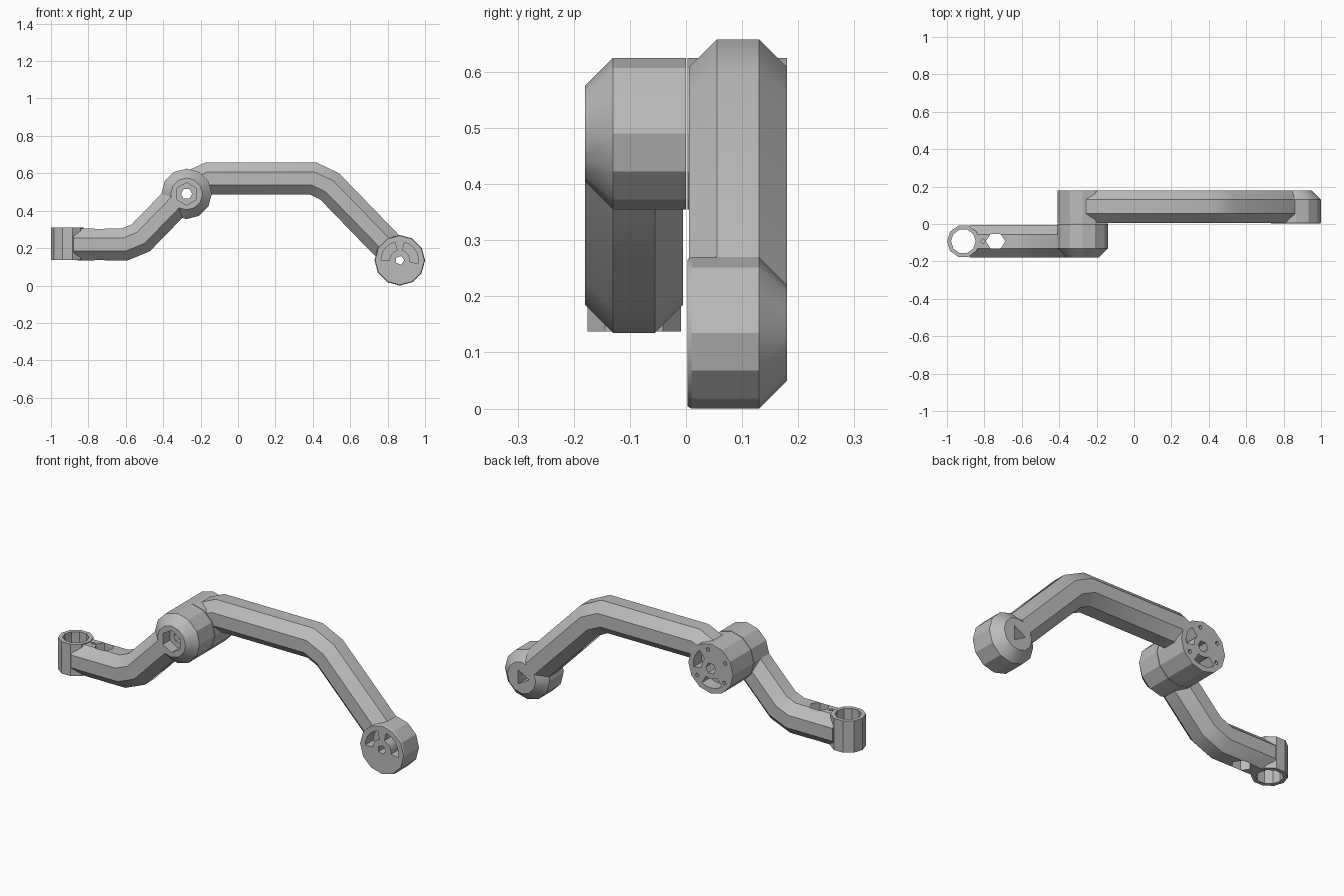
import bpy, bmesh
from math import sin, cos, pi, radians
from mathutils import Vector

cube = bpy.data.objects.get("Cube")
if cube:
    bpy.data.objects.remove(cube, do_unlink=True)

grey = bpy.data.materials.new("light grey plastic")
grey.use_nodes = True
grey.diffuse_color = (0.5, 0.5, 0.5, 1)
grey.node_tree.nodes["Principled BSDF"].inputs["Base Color"].default_value = (0.5, 0.5, 0.5, 1)


def loft(name, rings):
    """Closed solid through rings that have equal point counts."""
    bm = bmesh.new()
    loops = [[bm.verts.new(p) for p in ring] for ring in rings]
    n = len(loops[0])
    for a, b in zip(loops, loops[1:]):
        for i in range(n):
            j = (i + 1) % n
            bm.faces.new((a[i], a[j], b[j], b[i]))
    bm.faces.new(loops[0])
    bm.faces.new(loops[-1][::-1])
    bmesh.ops.recalc_face_normals(bm, faces=bm.faces)
    mesh = bpy.data.meshes.new(name)
    bm.to_mesh(mesh)
    bm.free()
    mesh.materials.append(grey)
    obj = bpy.data.objects.new(name, mesh)
    bpy.context.collection.objects.link(obj)
    return obj


def disc_y(name, x, z, sides, stations, turn=0):
    """Turned solid along y; stations are (y, radius)."""
    angles = [turn + 2 * pi * i / sides for i in range(sides)]
    return loft(name, [[(x + r * cos(a), y, z + r * sin(a)) for a in angles] for y, r in stations])


def disc_z(name, x, y, sides, z0, z1, rx, ry=None):
    """Upright prism, elliptical if ry is given."""
    ry = ry or rx
    angles = [2 * pi * i / sides for i in range(sides)]
    return loft(name, [[(x + rx * cos(a), y + ry * sin(a), z) for a in angles] for z in (z0, z1)])


def arc_slot(x, z, r0, r1, start, end, y0, y1):
    """Curved slot cutter facing along y."""
    angles = [radians(start + (end - start) * i / 5) for i in range(6)]
    outline = [(r1, a) for a in angles] + [(r0, a) for a in reversed(angles)]
    return loft("slot_cutter", [[(x + r * cos(a), y, z + r * sin(a)) for r, a in outline] for y in (y0, y1)])


def arm(name, path, y_mid):
    """Chamfered eight-sided bar swept along an xz path with mitred bends."""
    w, h, cw, ch = 0.0875, 0.085, 0.0375, 0.035
    section = [(-w, -ch), (-cw, -h), (cw, -h), (w, -ch), (w, ch), (cw, h), (-cw, h), (-w, ch)]
    pts = [Vector(p) for p in path]
    dirs = [(b - a).normalized() for a, b in zip(pts, pts[1:])]
    rings = []
    for i, p in enumerate(pts):
        d0, d1 = dirs[max(i - 1, 0)], dirs[min(i, len(dirs) - 1)]
        t = (d0 + d1).normalized()
        up = Vector((-t.y, t.x)) / t.dot(d0)
        rings.append([(p.x + up.x * v, y_mid + u, p.y + up.y * v) for u, v in section])
    return loft(name, rings)


def cut(parts, cutters):
    for c in cutters:
        c.hide_render = True
        for part in parts:
            mod = part.modifiers.new("cut", 'BOOLEAN')
            mod.operation, mod.solver, mod.object = 'DIFFERENCE', 'EXACT', c
            bpy.context.view_layer.objects.active = part
            bpy.ops.object.modifier_apply(modifier=mod.name)
    for c in cutters:
        bpy.data.objects.remove(c, do_unlink=True)


JX, JZ = -0.275, 0.49      # elbow joint axis
EX, EZ = 0.865, 0.135      # free joint axis
RX, RY = -0.9125, -0.0925  # socket axis

# Long rear arm with its two hubs
rear_arm = arm("rear_arm", [(-0.25, 0.53), (-0.155, 0.573), (0.40, 0.573), (0.49, 0.53), (0.815, 0.195)], 0.0925)
rear_elbow_hub = disc_y("rear_elbow_hub", JX, JZ, 12, [(0.003, 0.135), (0.18, 0.135)])
end_hub = disc_y("end_hub", EX, EZ, 12, [(0.003, 0.131), (0.01, 0.135), (0.13, 0.135), (0.18, 0.085)])

# Short front arm with elbow hub and upright socket
front_arm = arm("front_arm", [(-0.88, 0.22), (-0.605, 0.22), (-0.52, 0.255), (-0.33, 0.45)], -0.0925)
front_elbow_hub = disc_y("front_elbow_hub", JX, JZ, 12, [(-0.18, 0.085), (-0.13, 0.135), (0.0, 0.135)])
socket = disc_z("socket_ring", RX, RY, 10, 0.137, 0.31, 0.0875)

# Elbow: nut recess in front and bolt hole right through
cut([front_elbow_hub, front_arm], [
    disc_y("nut_cutter", JX, JZ, 6, [(-0.2, 0.06), (-0.12, 0.06)], pi / 6)])
cut([front_elbow_hub, front_arm, rear_elbow_hub, rear_arm], [
    disc_y("bolt_cutter", JX, JZ, 6, [(-0.25, 0.03), (0.25, 0.03)])])

# Rear elbow face: curved slots and screw holes
cut([rear_elbow_hub, rear_arm], [
    arc_slot(JX, JZ, 0.055, 0.105, -10, 50, 0.11, 0.2),
    arc_slot(JX, JZ, 0.055, 0.105, -130, -60, 0.11, 0.2)] + [
    disc_y("screw_cutter", JX + 0.1 * cos(radians(a)), JZ + 0.1 * sin(radians(a)), 6,
           [(0.14, 0.011), (0.2, 0.011)]) for a in (-35, 80, 150, 215)])

# End hub: horn slot in front, pin hole, triangular hole behind
cut([end_hub, rear_arm], [
    arc_slot(EX, EZ, 0.055, 0.1, -10, 75, -0.02, 0.07),
    arc_slot(EX, EZ, 0.055, 0.1, 105, 180, -0.02, 0.07),
    disc_y("pin_cutter", EX, EZ, 5, [(-0.02, 0.024), (0.15, 0.024)]),
    disc_y("triangle_cutter", EX, EZ, 3, [(0.1, 0.045), (0.2, 0.045)], pi)])

# Socket bore, cable window and small screw hole
cut([socket, front_arm], [disc_z("bore_cutter", RX, RY, 10, 0.1, 0.35, 0.066)])
cut([front_arm], [
    disc_z("window_cutter", -0.74, RY, 6, 0.1, 0.35, 0.052, 0.045),
    disc_z("screw_cutter", -0.808, RY, 4, 0.25, 0.35, 0.013)])

# Soft shading on shallow bends, crisp chamfers
bpy.ops.object.select_all(action='DESELECT')
for part in (rear_arm, rear_elbow_hub, end_hub, front_arm, front_elbow_hub, socket):
    part.select_set(True)
bpy.context.view_layer.objects.active = rear_arm
bpy.ops.object.shade_smooth_by_angle(angle=radians(28))
